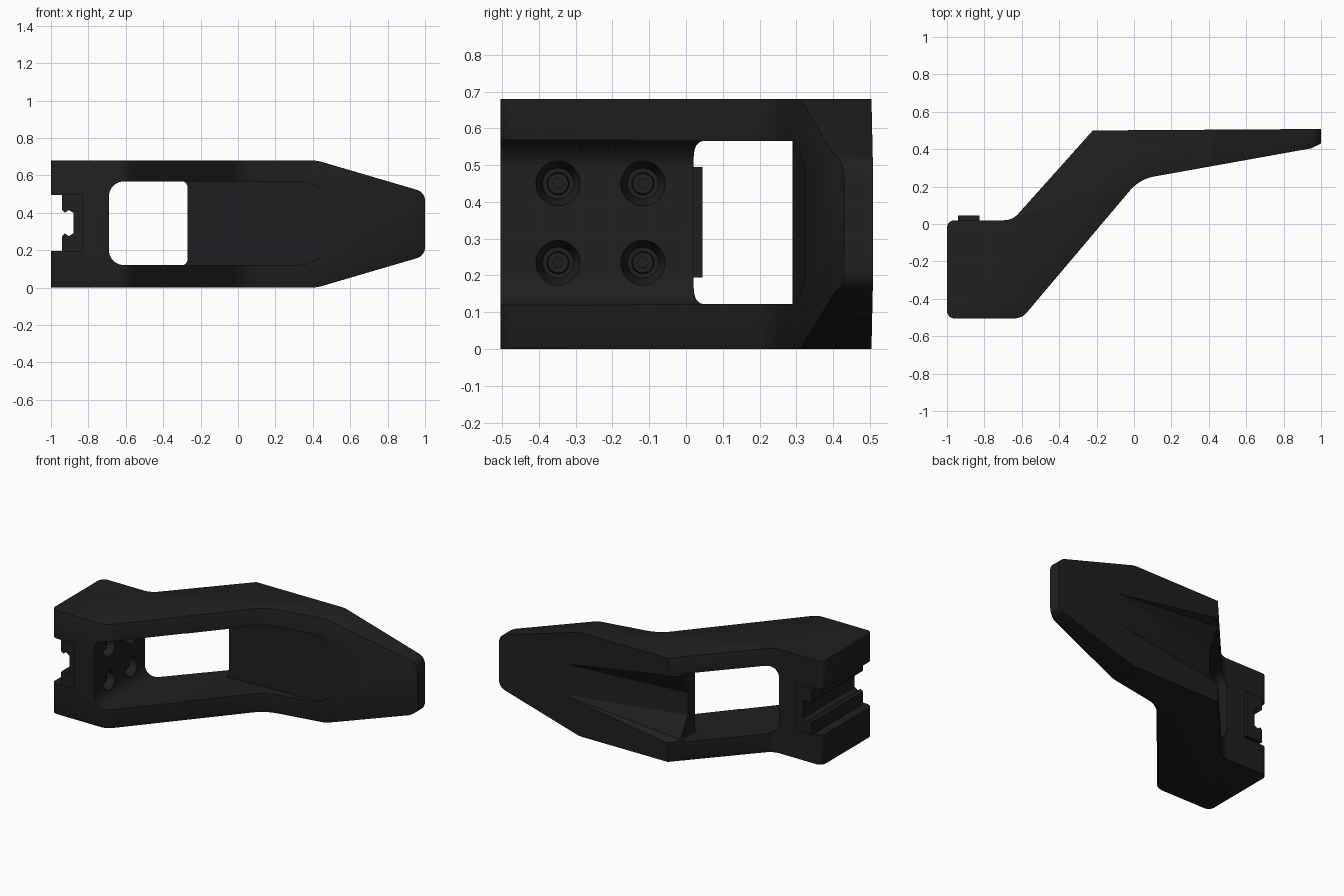
import bpy, bmesh, math
from mathutils import Vector

if "Cube" in bpy.data.objects:
    bpy.data.objects.remove(bpy.data.objects["Cube"])

black = bpy.data.materials.new("black_polymer")
black.diffuse_color = (0.014, 0.014, 0.015, 1)
black.use_nodes = True
black.node_tree.nodes["Principled BSDF"].inputs["Base Color"].default_value = black.diffuse_color


def rounded(points, n=7):
    """Polygon from (u, v, radius) corners, each replaced by an arc-like curve."""
    out = []
    for i, (u, v, r) in enumerate(points):
        c = Vector((u, v))
        if r == 0:
            out.append(c)
            continue
        a = (Vector(points[i - 1][:2]) - c).normalized()
        b = (Vector(points[(i + 1) % len(points)][:2]) - c).normalized()
        half = a.angle(b) / 2
        t = r / math.tan(half)
        centre = c + (a + b).normalized() * r / math.sin(half)
        s, e = c + a * t - centre, c + b * t - centre
        for k in range(n + 1):
            f = k / n
            out.append(centre + (s.lerp(e, f)).normalized() * r)
    return out


def finish(name, bm, cutter=False):
    bmesh.ops.recalc_face_normals(bm, faces=bm.faces[:])
    mesh = bpy.data.meshes.new(name)
    bm.to_mesh(mesh)
    bm.free()
    ob = bpy.data.objects.new(name, mesh)
    bpy.context.collection.objects.link(ob)
    mesh.materials.append(black)
    ob.hide_render = cutter
    return ob


def prism(name, pts, low, high, cutter=False):
    """Extrude an outline between two functions mapping (u, v) to 3D."""
    bm = bmesh.new()
    a = [bm.verts.new(low(*p)) for p in pts]
    b = [bm.verts.new(high(*p)) for p in pts]
    bm.faces.new(a)
    bm.faces.new(b)
    for i in range(len(pts)):
        j = (i + 1) % len(pts)
        bm.faces.new((a[i], a[j], b[j], b[i]))
    return finish(name, bm, cutter)


def boolean(ob, other, op='DIFFERENCE'):
    m = ob.modifiers.new(op.title(), 'BOOLEAN')
    m.operation, m.object, m.solver = op, other, 'EXACT'
    bpy.context.view_layer.objects.active = ob
    bpy.ops.object.modifier_apply(modifier=m.name)
    bpy.data.objects.remove(other)


def at_y(y):
    return lambda x, z: (x, y, z)


# Body: top profile intersected with the front outline
body = prism("mount_body", rounded([
    (-1, 0.02, .04), (-0.65, 0.02, .1), (-0.22, 0.5, 0), (1, 0.508, 0),
    (1, 0.43, 0), (0.95, 0.405, 0), (0.03, 0.24, .22), (-0.6, -0.505, .09),
    (-1, -0.505, .04)]),
    lambda x, y: (x, y, 0), lambda x, y: (x, y, 0.68))
outline = prism("outline", rounded([
    (-1.1, -0.1, 0), (-1.1, 0.78, 0), (0.3, 0.78, 0), (0.3, 0.68, 0), (0.42, 0.68, .2),
    (1, 0.51, .06), (1, 0.17, .06), (0.42, 0, .2), (0.3, 0, 0), (0.3, -0.1, 0)]),
    at_y(-1), at_y(1), True)
boolean(body, outline, 'INTERSECT')

# Softened front and left edges
bm = bmesh.new()
bm.from_mesh(body.data)
bmesh.ops.remove_doubles(bm, verts=bm.verts[:], dist=0.0005)
edges = [e for e in bm.edges if len(e.link_faces) == 2
         and e.calc_face_angle() > math.radians(45)
         and any(f.normal.y < -0.2 or f.normal.x < -0.5 for f in e.link_faces)
         and any(abs(f.normal.z) > 0.6 for f in e.link_faces)]
bmesh.ops.bevel(bm, geom=edges, offset=0.028, segments=2, profile=0.5,
                affect='EDGES', clamp_overlap=True)
bm.to_mesh(body.data)
bm.free()

# Through window
boolean(body, prism("window_cutter", rounded([
    (-0.69, 0.12, .08), (-0.27, 0.12, .03), (-0.27, 0.568, .03), (-0.69, 0.568, .08)]),
    at_y(-1), at_y(1), True))

# Shallow tapered recess in the front of the blade
boolean(body, prism("recess_cutter", rounded([
    (-0.33, 0.122, 0), (0.36, 0.122, .1), (0.515, 0.2, .07), (0.515, 0.486, .07),
    (0.36, 0.566, .1), (-0.33, 0.566, 0)]),
    at_y(-1), lambda x, z: (x, 0.29 + 0.044 * (x + 0.27), z), True))

# Tapered scoop in the back of the blade
bm = bmesh.new()
for s in (-1, 1):
    for x, y, w in ((0.55, 0.506, 0.10), (0.55, 0.52, 0.10), (-0.3, 0.36, 0.07),
                    (-0.3, 0.44, 0.21), (-0.18, 0.51, 0.22), (-0.3, 0.6, 0.22)):
        bm.verts.new((x, y, 0.343 + s * w))
bmesh.ops.convex_hull(bm, input=bm.verts[:])
boolean(body, finish("scoop_cutter", bm, True))

# Rail slot along the left side
boolean(body, prism("slot_cutter", [(-1.1, 0.195), (-0.835, 0.195), (-0.835, 0.495), (-1.1, 0.495)],
                    at_y(-1), at_y(1), True))


def x_cone(name, x0, x1, r0, r1, y, z, sides=32, cutter=False):
    pts = [(math.cos(2 * math.pi * k / sides), math.sin(2 * math.pi * k / sides))
           for k in range(sides)]
    return prism(name, pts, lambda a, b: (x0, y + a * r0, z + b * r0),
                 lambda a, b: (x1, y + a * r1, z + b * r1), cutter)


# Four countersunk screws through the plate
for i, y in enumerate((-0.348, -0.117)):
    for j, z in enumerate((0.235, 0.45)):
        boolean(body, x_cone("countersink", -0.755, -0.685, 0.042, 0.062, y, z, cutter=True))
        screw = x_cone(f"screw_{i}{j}", -0.77, -0.725, 0.032, 0.028, y, z)
        boolean(screw, x_cone("hex_socket", -0.745, -0.70, 0.015, 0.015, y, z, 6, True))

# Rail clamp insert, mirrored about mid height
half = [(-0.825, 0.195), (-0.94, 0.195), (-0.94, 0.275), (-0.925, 0.29), (-0.905, 0.275),
        (-0.88, 0.29)]
prism("rail_clamp", half + [(x, 0.69 - z) for x, z in reversed(half)], at_y(-0.49), at_y(0.045))

# Smooth the curves, keep creases sharp
bpy.ops.object.select_all(action='DESELECT')
for ob in bpy.context.collection.objects:
    ob.select_set(True)
bpy.context.view_layer.objects.active = body
bpy.ops.object.shade_smooth_by_angle(angle=math.radians(28))
